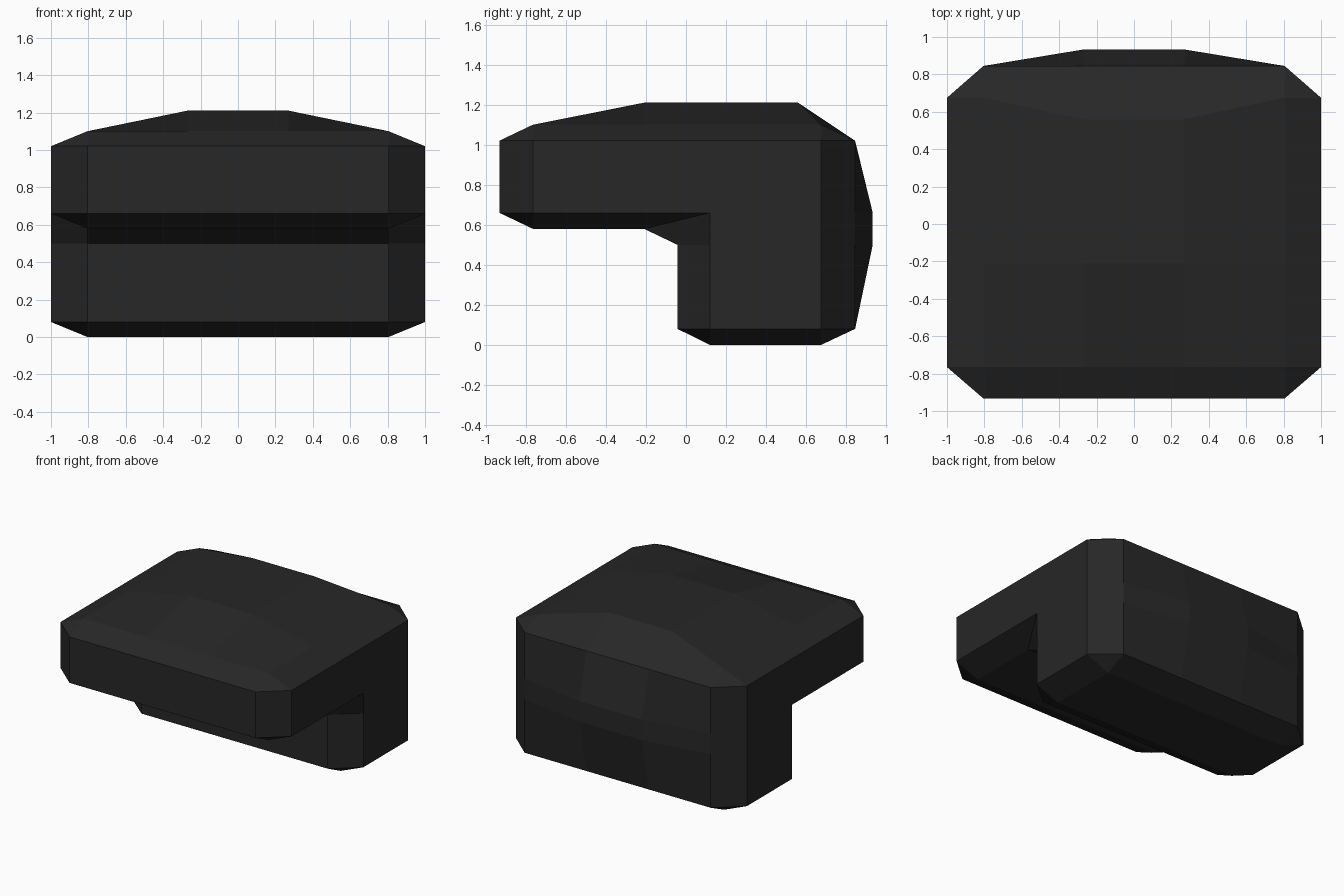
import bpy, bmesh

if "Cube" in bpy.data.objects:
    bpy.data.objects.remove(bpy.data.objects["Cube"])

# Side profiles (y, z), matched point for point, from the side face inward.
# Repeated points collapse into the corner facets after merging.
side = [(-.765, 1.02), (-.765, .66), (-.765, .66), (-.21, .66), (.12, .66), (.12, .5),
        (.12, .08), (.12, .08), (.675, .08), (.675, .08), (.675, .5), (.675, .66),
        (.675, 1.02), (.675, 1.02), (-.21, 1.02), (-.765, 1.02)]
shoulder = [(-.933, 1.02), (-.933, .66), (-.765, .58), (-.21, .58), (-.21, .58), (-.043, .5),
            (-.043, .08), (.12, 0), (.675, 0), (.845, .08), (.845, .5), (.845, .66),
            (.845, 1.02), (.675, 1.1), (-.21, 1.1), (-.765, 1.1)]

# Middle profile bulges out at the back and the top
middle = list(shoulder)
middle[10], middle[11] = (.933, .5), (.933, .66)
middle[13], middle[14] = (.56, 1.21), (-.21, 1.21)

sections = [(-1, side), (-.805, shoulder), (-.27, middle),
            (.27, middle), (.805, shoulder), (1, side)]

# Loft the sections across the width and cap both sides
bm = bmesh.new()
rings = [[bm.verts.new((x, y, z)) for y, z in prof] for x, prof in sections]
n = len(side)
for a, b in zip(rings, rings[1:]):
    for i in range(n):
        j = (i + 1) % n
        bm.faces.new((a[i], a[j], b[j], b[i]))
bm.faces.new(rings[0])
bm.faces.new(rings[-1])
bmesh.ops.remove_doubles(bm, verts=bm.verts[:], dist=.001)
bmesh.ops.recalc_face_normals(bm, faces=bm.faces[:])

mesh = bpy.data.meshes.new("angled_block")
bm.to_mesh(mesh)
bm.free()
block = bpy.data.objects.new("angled_block", mesh)
bpy.context.collection.objects.link(block)

# Near-black finish
mat = bpy.data.materials.new("black")
mat.diffuse_color = (.02, .02, .02, 1)
mat.use_nodes = True
mat.node_tree.nodes["Principled BSDF"].inputs["Base Color"].default_value = mat.diffuse_color
mesh.materials.append(mat)
